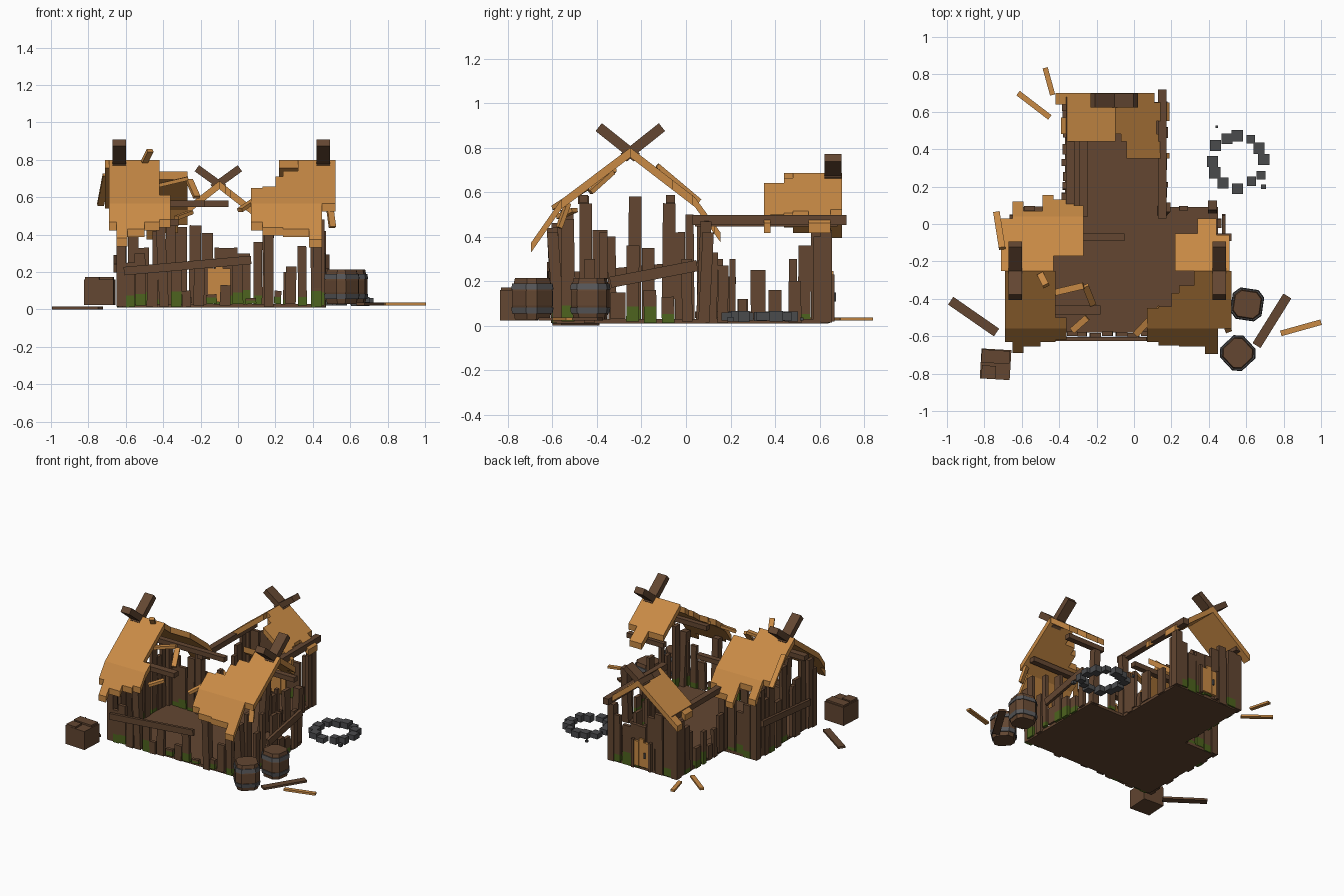
import bpy, bmesh, math, random
from mathutils import Vector, Matrix

random.seed(4)
MATS = []
for name, col in [("weathered wood", (0.125, 0.062, 0.031)), ("thatch orange", (0.58, 0.255, 0.06)),
                  ("moss green", (0.075, 0.125, 0.013)), ("stone grey", (0.068, 0.069, 0.073)),
                  ("band grey", (0.095, 0.095, 0.1))]:
    m = bpy.data.materials.new(name)
    m.diffuse_color = (*col, 1)
    MATS.append(m)
WOOD, ORANGE, MOSS, GREY, BAND = range(5)
parts = {}


def get(part):
    return parts.setdefault(part, bmesh.new())


def bar(part, p0, p1, w, t, mat=WOOD, up=(0, 0, 1), moss=0):
    """Beam from p0 to p1, w wide sideways and t thick along up."""
    bm = get(part)
    p0, p1 = Vector(p0), Vector(p1)
    d = (p1 - p0).normalized()
    s = d.cross(Vector(up)).normalized()
    n = s.cross(d)
    M = Matrix((d * (p1 - p0).length, s * w, n * t)).transposed().to_4x4()
    M.translation = (p0 + p1) / 2
    verts = bmesh.ops.create_cube(bm, size=1, matrix=M)["verts"]
    faces = {f for v in verts for f in v.link_faces}
    for f in faces:
        f.material_index = mat
    if moss:
        geom = list(verts) + list({e for v in verts for e in v.link_edges}) + list(faces)
        r = bmesh.ops.bisect_plane(bm, geom=geom, plane_co=(0, 0, moss), plane_no=(0, 0, 1))
        for f in r["geom"]:
            if isinstance(f, bmesh.types.BMFace) and f.calc_center_median().z < moss:
                f.material_index = MOSS


def wall(part, origin, along, planks, green=0.5):
    """Row of upright planks: (start, end, height)."""
    o, a = Vector(origin), Vector(along)
    n = a.cross(Vector((0, 0, 1)))
    for i, (s, e, h) in enumerate(planks):
        c = o + a * (s + e) / 2 + n * (0.004 * (i % 3 - 1))
        lean = a * random.uniform(-0.006, 0.006)
        m = min(random.uniform(0.05, 0.11), h * .8) if random.random() < green else 0
        low = random.choice((0.012, 0.02, 0.03))
        bar(part, c + Vector((0, 0, low)), c + lean + Vector((0, 0, h)), 0.025, e - s - 0.003, up=a, moss=m)


def strip(part, prof, s0, s1, a0, a1, wing, th=0.022):
    """Roof strip following a kinked profile from s0 to s1, spanning a0..a1 along the ridge."""
    def z(s):
        for (p, zp), (q, zq) in zip(prof, prof[1:]):
            if min(p, q) - 1e-6 <= s <= max(p, q) + 1e-6:
                return zp + (zq - zp) * (s - p) / (q - p)
        return prof[-1][1]
    ss = [s0] + [p for p, _ in prof if min(s0, s1) < p < max(s0, s1)] + [s1]
    loop = [(s, z(s) + th) for s in ss] + [(s, z(s) - th) for s in reversed(ss)]
    bm = get(part)
    rings = [[bm.verts.new((a, s, h) if wing == "front" else (s, a, h)) for s, h in loop] for a in (a0, a1)]
    n = len(loop)
    new = [bm.faces.new(r) for r in rings]
    new += [bm.faces.new((rings[0][i], rings[0][(i + 1) % n], rings[1][(i + 1) % n], rings[1][i])) for i in range(n)]
    for f in new:
        f.material_index = ORANGE
    bmesh.ops.recalc_face_normals(bm, faces=new)


# floor of the T-shaped building
bar("floor", (-0.62, -0.245, 0.02), (0.45, -0.245, 0.02), 0.67, 0.02)
bar("floor", (-0.1, 0.09, 0.02), (-0.1, 0.64, 0.02), 0.54, 0.02)

# front wing roof, ragged strips
FR = [(-0.25, 0.778), (-0.56, 0.545), (-0.70, 0.345)]
RE = [(-0.25, 0.778), (0.04, 0.555), (0.16, 0.39)]
for a0, a1, s0, s1 in [(-.69, -.65, -.25, -.63), (-.65, -.59, -.25, -.69), (-.59, -.5, -.25, -.655), (-.5, -.42, -.25, -.63),
                       (-.42, -.36, -.5, -.62), (.07, .13, -.45, -.63), (.13, .2, -.44, -.65), (.2, .24, -.37, -.65),
                       (.24, .32, -.33, -.655), (.32, .38, -.25, -.655), (.38, .45, -.25, -.695), (.45, .52, -.25, -.56)]:
    strip("front_roof_slope", FR, s0, s1, a0, a1, "front")
for a0, a1, s0, s1 in [(-.71, -.65, -.25, .03), (-.65, -.59, -.25, .12), (-.59, -.49, -.25, .07), (-.49, -.43, -.25, .155),
                       (-.43, -.32, -.17, .13), (-.32, -.27, -.17, .1), (.22, .34, -.25, -.05), (.34, .44, -.25, .03),
                       (.44, .51, -.25, -.06)]:
    strip("rear_roof_slope", RE, s0, s1, a0, a1, "front")

# back wing roof
BL = [(-0.1, 0.665), (-0.44, 0.40)]
BR = [(-0.1, 0.665), (0.22, 0.415)]
for a0, a1, s1 in [(.44, .48, -.36), (.48, .57, -.39), (.57, .64, -.36), (.64, .7, -.42)]:
    strip("back_roof_left", BL, -.1, s1, a0, a1, "back")
for a0, a1, s0, s1 in [(.35, .38, -.04, .19), (.38, .44, -.04, .14), (.44, .48, -.07, .13), (.48, .55, -.1, .12),
                       (.55, .65, -.1, .19), (.65, .7, -.1, .11)]:
    strip("back_roof_right", BR, s0, s1, a0, a1, "back")

# crossed gable beams above the ridges
for x in (-0.635, 0.455):
    for k in (-1, 1):
        bar("gable_cross", (x, -0.25 - k * 0.03, 0.755), (x, -0.25 + k * 0.142, 0.892), 0.072, 0.045)
for k in (-1, 1):
    bar("back_gable_cross", (-0.105 - k * 0.03, 0.66, 0.65), (-0.105 + k * 0.115, 0.66, 0.755), 0.075, 0.04)

# purlins and eave beams
bar("purlin", (-0.68, -0.07, 0.565), (-0.05, -0.07, 0.565), 0.04, 0.035)
bar("purlin", (-0.66, -0.46, 0.565), (-0.18, -0.46, 0.565), 0.05, 0.035)
bar("purlin", (0.22, -0.07, 0.57), (0.52, -0.07, 0.57), 0.04, 0.035)
bar("purlin", (0.14, -0.46, 0.57), (0.5, -0.46, 0.57), 0.04, 0.035)
bar("eave_beam", (0.15, 0.03, 0.475), (0.15, 0.72, 0.475), 0.045, 0.045)
bar("eave_beam", (-0.34, 0.04, 0.465), (-0.34, 0.68, 0.465), 0.045, 0.04)
bar("fallen_beam", (-0.27, 0.04, 0.05), (-0.27, 0.44, 0.05), 0.05, 0.03)

# corner posts
for x, y, h, lx, ly in [(-.625, -.57, .44, 0, 0), (-.395, -.58, .46, -.02, 0), (.165, -.58, .44, .0, -.02), (.425, -.57, .42, 0, -.03),
                        (-.62, .075, .46, 0, 0), (-.36, .075, .48, 0, 0), (.15, .07, .47, .02, .02), (.42, .08, .42, 0, .02),
                        (-.36, .63, .43, 0, 0), (.155, .63, .43, 0, 0)]:
    bar("post", (x, y, 0.015), (x + lx, y + ly, h), 0.05, 0.05, up=(0, 1, 0))

# front wall, mostly broken down to mossy stubs
wall("front_wall", (0, -.59, 0), (1, 0, 0),
     [(-.6, -.55, .25), (-.55, -.49, .3), (-.49, -.43, .22), (-.36, -.3, .22), (-.3, -.25, .1), (-.24, -.18, .24), (-.17, -.11, .08),
      (-.1, -.04, .13), (-.03, .03, .24), (.04, .1, .06), (.19, .23, .1), (.25, .31, .23), (.32, .37, .34), (.39, .45, .35)], .75)
bar("front_brace", (-0.61, -.615, .205), (0.07, -.615, .265), 0.02, 0.045)

# gable end walls
wall("left_end_wall", (-.63, 0, 0), (0, 1, 0),
     [(-.56, -.5, .52), (-.48, -.42, .55), (-.42, -.35, .43), (-.35, -.31, .4), (-.26, -.2, .58), (-.2, -.14, .35),
      (-.11, -.05, .55), (-.05, 0, .42), (0, .04, .5)], .4)
wall("right_end_wall", (.455, 0, 0), (0, 1, 0),
     [(-.56, -.5, .48), (-.46, -.41, .3), (-.39, -.35, .42), (-.34, -.27, .15), (-.27, -.21, .36), (-.19, -.13, .16),
      (-.11, -.05, .13), (-.02, .03, .3)], .75)
bar("end_brace", (.48, -.34, .195), (.48, .05, .27), 0.02, 0.05)
bar("end_brace", (-.655, -.5, .22), (-.655, .05, .27), 0.02, 0.045)

# rear walls of the front wing
wall("rear_wall", (0, .08, 0), (1, 0, 0),
     [(-.59, -.53, .4), (-.53, -.47, .33), (-.46, -.4, .42), (.24, .29, .2)], .5)

# back wing walls
wall("back_wing_left_wall", (-.37, 0, 0), (0, 1, 0),
     [(.11, .17, .3), (.18, .22, .22), (.23, .28, .12), (.31, .35, .25), (.37, .43, .16), (.46, .5, .3), (.5, .56, .36), (.56, .61, .42)], .4)
wall("back_wing_right_wall", (.165, 0, 0), (0, 1, 0),
     [(.1, .14, .33), (.14, .19, .27), (.195, .225, .3), (.23, .27, .12), (.29, .36, .25), (.46, .52, .2), (.57, .61, .4)], .4)
wall("back_wall", (0, .635, 0), (1, 0, 0),
     [(-.34, -.27, .44), (-.265, -.2, .45), (-.195, -.13, .41), (-.13, -.07, .33), (-.07, 0, .33), (0, .07, .3), (.08, .13, .36)], .5)

# arched back door with frame and handle
for x, h in [(-.14, .22), (-.1, .245), (-.06, .22)]:
    bar("back_door", (x, .637, .04), (x, .637, h), 0.052, 0.039, ORANGE, up=(1, 0, 0))
bar("door_handle", (-.13, .665, .11), (-.13, .665, .15), 0.016, 0.012, GREY, up=(1, 0, 0))
for x in (-.17, -.03):
    bar("door_frame", (x, .645, .02), (x, .645, .23), 0.045, 0.02, up=(1, 0, 0))

# loose slats on the roofs
for p0, p1 in [((-.735, .06, .56), (-.705, -.13, .72)), ((.49, -.53, .55), (.505, -.57, .44)), ((.01, -.59, .53), (.14, -.45, .62)),
               ((-.44, -.37, .66), (-.27, -.33, .7)), ((-.26, -.33, .69), (-.22, -.43, .6)), ((-.5, -.27, .79), (-.47, -.33, .85)),
               ((-.33, -.57, .49), (-.25, -.5, .52))]:
    bar("roof_slat", p0, p1, 0.035, 0.02, ORANGE)

# planks on the ground
for p0, p1, w, m in [((-.98, -.41, .008), (-.735, -.58, .008), .05, WOOD), ((.82, -.385, .03), (.655, -.65, .03), .05, WOOD),
                     ((.785, -.585, .03), (1, -.525, .03), .03, ORANGE), ((-.62, .7, .03), (-.45, .57, .03), .03, ORANGE),
                     ((-.475, .835, .03), (-.435, .69, .03), .028, ORANGE)]:
    bar("ground_plank", p0, p1, w, 0.015, m)

# crate with broken lid
c, s = math.cos(-.06), math.sin(-.06)
bar("crate", (-.74 - .08 * c, -.75 - .08 * s, .092), (-.74 + .08 * c, -.75 + .08 * s, .092), 0.16, 0.135)
bar("crate", (-.815, -.705, .165), (-.665, -.715, .165), 0.07, 0.015)
bar("crate", (-.815, -.79, .165), (-.74, -.795, .165), 0.07, 0.015)

# squarish barrels with cut corners and metal bands
for x, y, rot in [(.605, -.43, -.15), (.555, -.69, .75)]:
    def ring(z0, z1, r0, r1, mat):
        M = Matrix.Translation((x, y, (z0 + z1) / 2)) @ Matrix.Rotation(rot, 4, "Z")
        r = bmesh.ops.create_cone(get("barrel"), cap_ends=True, segments=8, radius1=r0, radius2=r1, depth=z1 - z0)
        for v in r["verts"]:
            i = round(math.atan2(v.co.y, v.co.x) / (math.pi / 4)) % 8
            a, d = math.radians(90 * (i // 2) + (30 if i % 2 == 0 else 60)), v.co.xy.length
            v.co = M @ Vector((d * math.cos(a), d * math.sin(a), v.co.z))
        for f in {f for v in r["verts"] for f in v.link_faces}:
            f.material_index = mat
    ring(.028, .09, .08, .094, WOOD)
    ring(.09, .155, .094, .094, WOOD)
    ring(.155, .215, .094, .08, WOOD)
    ring(.055, .083, .093, .098, BAND)
    ring(.162, .19, .098, .093, BAND)

# ring of stones
for i in range(12):
    a = i * math.tau / 12 + random.uniform(-.1, .1)
    r = random.uniform(.125, .15)
    x, y, w = .555 + r * math.cos(a), .335 + r * math.sin(a), random.uniform(.045, .062)
    bar("fire_ring_stone", (x - w / 2, y, .042), (x + w / 2, y, .042), w, random.uniform(.035, .05), GREY)
bar("fire_ring_stone", (.435, .52, .03), (.45, .52, .03), .015, .015, GREY)
bar("fire_ring_stone", (.68, .2, .03), (.705, .2, .03), .025, .02, GREY)

for name, bm in parts.items():
    me = bpy.data.meshes.new(name)
    bm.to_mesh(me)
    bm.free()
    for m in MATS:
        me.materials.append(m)
    bpy.context.scene.collection.objects.link(bpy.data.objects.new(name, me))
